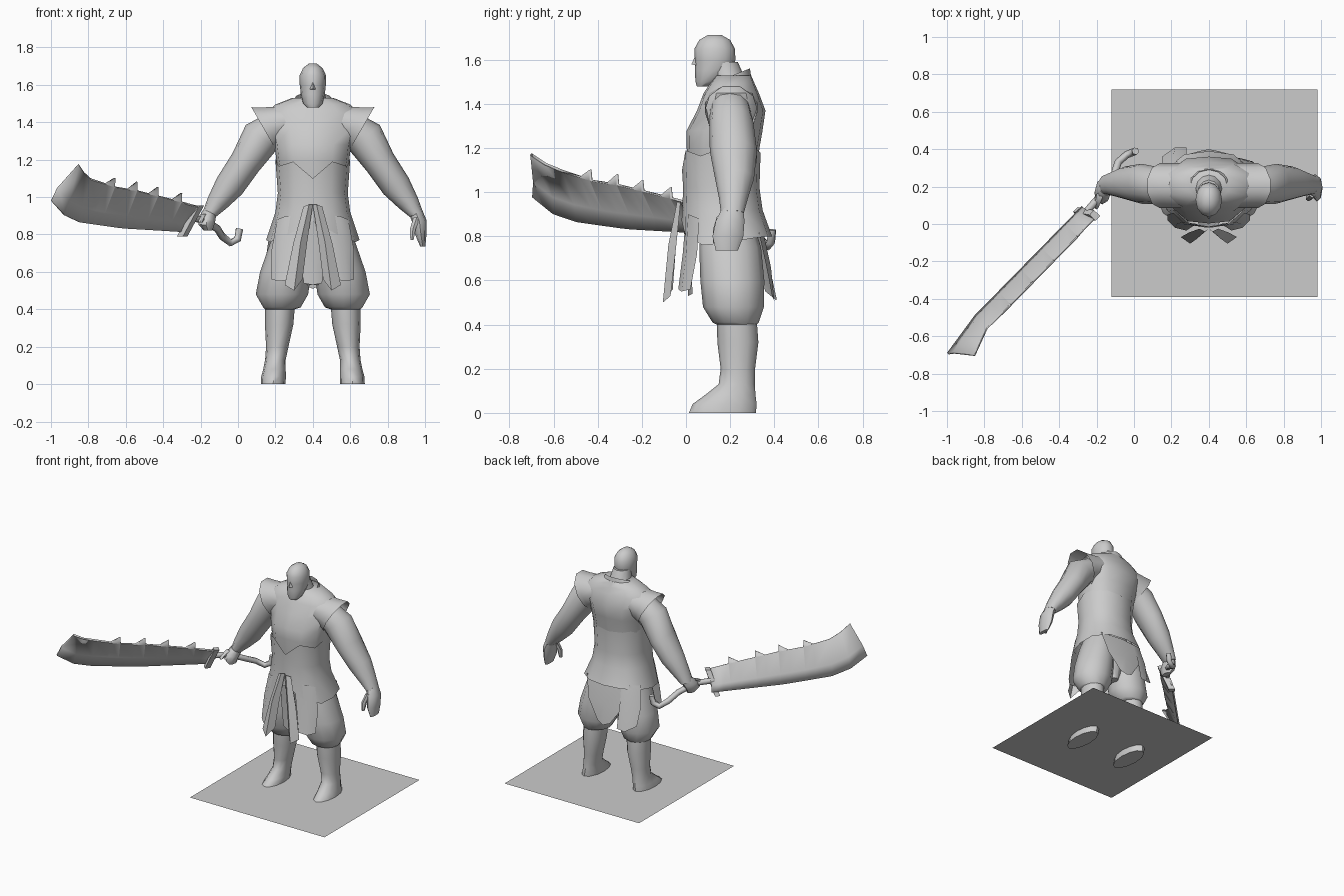
import bpy, math
from mathutils import Vector

grey = bpy.data.materials.new("plain grey")
grey.diffuse_color = (0.6, 0.6, 0.6, 1)
CX = 0.40  # body centre line


def make(name, verts, faces, smooth=True, solid=0.0):
    me = bpy.data.meshes.new(name)
    me.from_pydata([tuple(v) for v in verts], [], faces)
    me.materials.append(grey)
    ob = bpy.data.objects.new(name, me)
    bpy.context.collection.objects.link(ob)
    bpy.ops.object.select_all(action='DESELECT')
    ob.select_set(True)
    bpy.context.view_layer.objects.active = ob
    bpy.ops.object.mode_set(mode='EDIT')
    bpy.ops.mesh.select_all(action='SELECT')
    bpy.ops.mesh.normals_make_consistent(inside=False)
    bpy.ops.object.mode_set(mode='OBJECT')
    if smooth:
        bpy.ops.object.shade_smooth_by_angle(angle=math.radians(45))
    if solid:
        m = ob.modifiers.new("thickness", 'SOLIDIFY')
        m.thickness = solid
    return ob


def loft(name, rings, side=1, n=12, caps=True, tweak=None, boxy=0.0):
    """Rings are (offset from centre line, y, z, half width, half depth, tilt)."""
    verts, faces = [], []
    for k, r in enumerate(rings):
        dx, y, z, rx, ry = r[:5]
        t = math.radians(r[5]) if len(r) > 5 else 0
        for i in range(n):
            a = 2 * math.pi * i / n
            f = 1 + boxy * math.sin(2 * a) ** 2
            u = f * rx * math.sin(a)
            p = Vector((dx + u * math.cos(t), y - f * ry * math.cos(a), z + u * math.sin(t)))
            if tweak:
                p = tweak(k, i, p)
            verts.append((CX + side * p.x, p.y, p.z))
    for k in range(len(rings) - 1):
        for i in range(n):
            j = (i + 1) % n
            faces.append((k*n + i, k*n + j, k*n + n + j, k*n + n + i))
    if caps:
        faces.append(tuple(range(n))[::-1])
        faces.append(tuple(range(len(verts) - n, len(verts))))
    return make(name, verts, faces)


def strip(name, rows, side=1):
    """Hanging cloth: rows of points, left to right, joined downwards."""
    w = len(rows[0])
    verts = [(CX + side * x, y, z) for row in rows for x, y, z in row]
    faces = [(k*w + i, k*w + i + 1, k*w + w + i + 1, k*w + w + i)
             for k in range(len(rows) - 1) for i in range(w - 1)]
    return make(name, verts, faces)


# ground plate, a little above the soles
make("ground_plate", [(-.12, -.39, .045), (.98, -.39, .045), (.98, .72, .045), (-.12, .72, .045)],
     [(0, 1, 2, 3)], smooth=False)

# head, neck and face
loft("head", [(0, .075, 1.478, .03, .025), (0, .095, 1.50, .052, .052), (0, .125, 1.55, .064, .085),
              (0, .132, 1.60, .07, .092), (0, .13, 1.65, .071, .092), (0, .13, 1.69, .052, .07),
              (0, .13, 1.713, .022, .03)])
loft("neck", [(0, .21, 1.44, .11, .085), (0, .20, 1.50, .075, .075), (0, .165, 1.59, .06, .07)])
make("nose", [(CX, .045, 1.625), (CX - .016, .045, 1.575), (CX + .016, .045, 1.575), (CX, .025, 1.58)],
     [(0, 1, 3), (0, 3, 2), (1, 2, 3)])

# vest
loft("vest", [(0, .165, 1.06, .17, .15), (0, .168, 1.20, .195, .165), (0, .175, 1.28, .205, .172),
              (0, .205, 1.37, .225, .155), (0, .205, 1.45, .245, .125), (0, .21, 1.495, .20, .10),
              (0, .215, 1.53, .11, .08)], boxy=.1)


# standing collar, higher at the back
def collar_shape(k, i, p):
    p.z += (.0, .04)[k] * (p.y - .2) / .1
    return p


loft("collar", [(0, .20, 1.485, .15, .10), (0, .20, 1.525, .10, .09)], caps=False, tweak=collar_shape)


# tunic with notched upper edge and flared hem
def tunic_shape(k, i, p):
    d = min(i, 12 - i)
    if k == 0:
        p.z = (1.10, 1.19, 1.165, 1.2, 1.2, 1.19, 1.18)[d]
    if k == 3:
        p.z += (.08, .01, -.03, -.02, .0, .01, .01)[d]
    return p


loft("tunic", [(0, .16, 1.19, .20, .178), (0, .16, 1.02, .187, .173), (0, .165, .92, .20, .182),
               (0, .185, .79, .25, .205)], caps=False, tweak=tunic_shape, boxy=.07)

for s, nm in ((-1, "right"), (1, "left")):
    # flared vest shoulder
    loft(nm + "_shoulder_flap", [(.14, .205, 1.40, .09, .12, 80), (.225, .205, 1.375, .12, .12, 66),
                                 (.262, .205, 1.365, .14, .12, 60)], s, n=10, caps=False)
    # arm
    loft(nm + "_arm", [(.18, .20, 1.38, .09, .09, 55), (.275, .205, 1.32, .106, .10, 38),
                       (.36, .215, 1.185, .085, .107, 34), (.445, .22, 1.06, .08, .088, 34),
                       (.51, .215, .97, .058, .065, 30), (.555, .21, .905, .037, .052, 20)], s)
    # baggy trouser leg
    loft(nm + "_trouser", [(.09, .19, .88, .085, .11), (.115, .20, .75, .115, .14),
                           (.145, .21, .60, .137, .145), (.165, .215, .48, .14, .138),
                           (.165, .225, .41, .10, .105), (.175, .23, .40, .08, .09)], s)
    # boot: shin, then the foot reaching forward
    loft(nm + "_boot", [(.175, .23, .43, .08, .09), (.18, .235, .32, .076, .093),
                        (.19, .235, .20, .06, .078), (.20, .23, .13, .055, .082),
                        (.205, .20, .08, .06, .115), (.21, .175, .04, .066, .145),
                        (.212, .165, 0, .066, .152)], s)
    # front sash tails, folded along the middle
    strip(nm + "_sash_tail", [[(.0, -.025, .96), (.02, -.04, .96), (.05, -.025, .95)],
                              [(.03, -.045, .76), (.065, -.08, .76), (.105, -.045, .75)],
                              [(.055, -.06, .56), (.10, -.105, .50), (.15, -.07, .53)]], s)
    # front side panels
    strip(nm + "_front_panel", [[(.06, .0, .90), (.14, .01, .90), (.19, .06, .88)],
                                [(.09, -.015, .72), (.17, .0, .72), (.22, .05, .72)],
                                [(.12, -.035, .56), (.18, -.02, .55), (.22, .02, .56)]], s)

# cloths behind and between the legs
strip("front_middle_cloth", [[(-.05, -.015, .95), (0, -.02, .95), (.05, -.015, .95)],
                             [(-.06, .02, .72), (0, .0, .72), (.06, .02, .72)],
                             [(-.05, .03, .54), (0, .01, .53), (.05, .03, .54)]])
strip("back_middle_cloth", [[(-.18, .33, .82), (0, .35, .82), (.18, .33, .82)],
                            [(-.14, .365, .66), (0, .385, .66), (.14, .365, .66)],
                            [(-.05, .39, .53), (0, .40, .51), (.05, .39, .53)]])
strip("back_side_flap", [[(-.23, .28, .82), (-.17, .33, .82), (-.11, .34, .82)],
                         [(-.25, .31, .68), (-.19, .37, .68), (-.12, .375, .68)],
                         [(-.25, .36, .55), (-.18, .41, .51), (-.12, .41, .52)]])
loft("seat", [(0, .19, .88, .16, .13), (0, .20, .68, .12, .12), (0, .21, .53, .04, .08)])

# open left hand with thumb
loft("left_hand", [(.55, .21, .92, .037, .05, 20), (.57, .20, .87, .038, .065, 10),
                   (.578, .19, .80, .03, .07, 5), (.588, .185, .735, .014, .05)], n=8)
loft("left_thumb", [(.555, .16, .89, .02, .02), (.535, .14, .83, .018, .018), (.53, .135, .77, .01, .012)], n=6)
# gripping right hand
loft("right_hand", [(.55, .205, .92, .037, .05, 20), (.565, .18, .885, .045, .065, 15),
                    (.57, .165, .85, .042, .06, 5), (.56, .165, .82, .022, .04)], -1, n=8)
loft("right_thumb", [(.585, .15, .91, .018, .02), (.60, .11, .885, .018, .02), (.60, .09, .865, .01, .012)], -1, n=6)


# sword frame: s runs to the tip, n is sideways, z is up
def sword(s, n, z):
    return Vector((-.25 - .70 * s + .714 * n, .04 - .714 * s - .70 * n, z))


def along(table, s):
    for (a, p), (b, q) in zip(table, table[1:]):
        if s <= b:
            return p + (q - p) * (s - a) / (b - a)
    return table[-1][1]


# blade: leaning sheet with a low ridge and a toothed back
top = [(-.02, .95), (.11, .975), (.45, 1.035), (.62, 1.055), (.85, 1.11), (.95, 1.175)]
low = [(-.02, .815), (.48, .835), (.83, .87), (.95, .91), (1.046, .98)]
stations = [(-.02, 0), (.06, 0)]
for t in (.11, .29, .45, .62):
    stations += [(t, 0), (t + .004, .045), (t + .07, 0)]
stations += [(.80, 0), (.88, 0), (.95, 0)]
verts, faces = [], []
for s, peak in stations:
    e = max(0, s - .80) / .15        # the end slants forward at the cutting side
    sl = s + .096 * e
    zl = along(low, sl)
    zt = along(top, s)
    verts += [sword(sl, -.06 + .035 * e, zl), sword(s + .07 * e, -.045 + .04 * e, zl + .35 * (zt - zl)),
              sword(s, .03 + .055 * e, zt), sword(s, .033 + .055 * e, zt + peak + .002)]
for k in range(len(stations) - 1):
    a = 4 * k
    faces += [(a + j, a + j + 1, a + j + 5, a + j + 4) for j in range(3)]
make("blade", verts, faces, solid=.012)

# guard, leaning with the blade
gv = [sword(s + (.02 if z < .9 else -.03), n + (-.05 if z < .9 else .025), z) for z in (.79, .955)
      for s, n in ((-.02, -.022), (.015, -.022), (.015, .022), (-.02, .022))]
make("guard", gv, [(3, 2, 1, 0), (4, 5, 6, 7), (0, 1, 5, 4), (1, 2, 6, 5), (2, 3, 7, 6), (3, 0, 4, 7)],
     smooth=False)

# hooked handle
path = [(-.25, .07, .885), (-.18, .15, .88), (-.11, .25, .83), (-.085, .33, .79),
        (-.04, .37, .755), (-.002, .385, .775), (.008, .39, .83)]
cu = bpy.data.curves.new("handle", 'CURVE')
cu.dimensions = '3D'
sp = cu.splines.new('POLY')
sp.points.add(len(path) - 1)
for pt, co in zip(sp.points, path):
    pt.co = (*co, 1)
cu.bevel_depth = .02
cu.bevel_resolution = 1
cu.use_fill_caps = True
cu.materials.append(grey)
bpy.context.collection.objects.link(bpy.data.objects.new("handle", cu))
